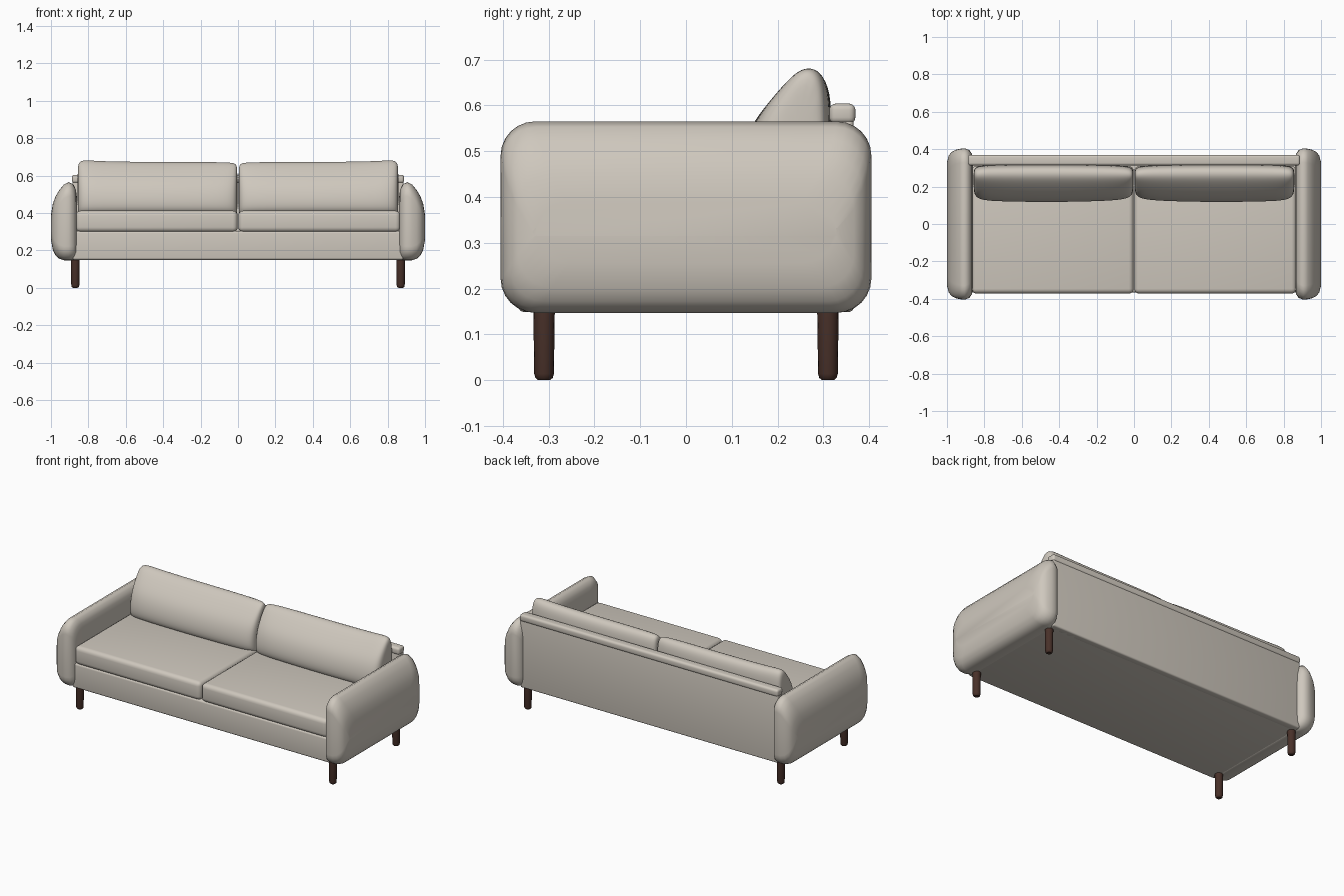
import bpy, bmesh, math
from mathutils import Vector

if "Cube" in bpy.data.objects:
    bpy.data.objects.remove(bpy.data.objects["Cube"], do_unlink=True)


def material(name, rgb):
    m = bpy.data.materials.new(name)
    m.use_nodes = True
    m.diffuse_color = (*rgb, 1)
    bsdf = m.node_tree.nodes["Principled BSDF"]
    bsdf.inputs["Base Color"].default_value = (*rgb, 1)
    bsdf.inputs["Roughness"].default_value = 0.8
    return m


FABRIC = material("warm grey fabric", (0.62, 0.575, 0.51))
WOOD = material("dark brown wood", (0.065, 0.03, 0.022))


def finish(name, bm, mat, subsurf=0, angle=40):
    bmesh.ops.recalc_face_normals(bm, faces=bm.faces)
    me = bpy.data.meshes.new(name)
    bm.to_mesh(me)
    bm.free()
    me.materials.append(mat)
    ob = bpy.data.objects.new(name, me)
    bpy.context.collection.objects.link(ob)
    if subsurf:
        mod = ob.modifiers.new("soften", 'SUBSURF')
        mod.levels = mod.render_levels = subsurf
    bpy.ops.object.select_all(action='DESELECT')
    ob.select_set(True)
    bpy.context.view_layer.objects.active = ob
    bpy.ops.object.shade_smooth_by_angle(angle=math.radians(angle))
    return ob


def rounded_box(name, lo, hi, radius, segments=4):
    bm = bmesh.new()
    bmesh.ops.create_cube(bm, size=1)
    lo, hi = Vector(lo), Vector(hi)
    for v in bm.verts:
        v.co = (lo + hi) / 2 + v.co * (hi - lo)
    bmesh.ops.bevel(bm, geom=bm.edges[:], offset=radius, segments=segments,
                    profile=0.5, affect='EDGES')
    return finish(name, bm, FABRIC)


def loft(name, rings, mat, **kw):
    """Skin a list of equal-length closed rings and cap both ends."""
    bm = bmesh.new()
    rows = [[bm.verts.new(p) for p in ring] for ring in rings]
    n = len(rows[0])
    for a, b in zip(rows, rows[1:]):
        for i in range(n):
            j = (i + 1) % n
            bm.faces.new((a[i], a[j], b[j], b[i]))
    bm.faces.new(rows[0])
    bm.faces.new(rows[-1])
    return finish(name, bm, mat, **kw)


def round_rect(x, y, z0, z1, r, steps=6):
    """Rounded rectangle across y and z at one x."""
    ring = []
    for k, (sy, cz) in enumerate(((1, z1 - r), (-1, z1 - r), (-1, z0 + r), (1, z0 + r))):
        for s in range(steps + 1):
            a = math.pi / 2 * (k + s / steps)
            ring.append((x, sy * (y - r) + r * math.cos(a), cz + r * math.sin(a)))
    return ring


# Arm: x, end inset, top inset, bottom inset
ARM = [(0.862, 0.05, 0.075, 0.01), (0.867, 0.03, 0.04, 0.004), (0.88, 0.01, 0.012, 0),
       (0.905, 0, 0, 0), (0.93, 0.003, 0.012, 0), (0.955, 0.009, 0.042, 0.008),
       (0.975, 0.02, 0.075, 0.025), (0.99, 0.038, 0.115, 0.055), (1.0, 0.075, 0.175, 0.11)]

# Back cushion side profile: y, z
BACK = [(0.14, 0.385), (0.113, 0.43), (0.118, 0.50), (0.143, 0.57), (0.195, 0.632),
        (0.237, 0.674), (0.268, 0.686), (0.298, 0.677), (0.316, 0.64), (0.32, 0.56),
        (0.318, 0.385)]

# Back cushion sections: x, depth scale, height scale
SECTIONS = [(0.003, 0.45, 0.82), (0.008, 0.68, 0.93), (0.03, 0.85, 0.955), (0.12, 0.95, 0.965),
            (0.43, 1.0, 0.965), (0.72, 0.97, 0.975), (0.81, 0.92, 1.0), (0.85, 0.78, 0.985),
            (0.858, 0.5, 0.86)]

for side, s in (("left", 1), ("right", -1)):
    loft(side + "_arm",
         [round_rect(s * x, 0.405 - i, 0.147 + b, 0.565 - t, 0.075) for x, i, t, b in ARM],
         FABRIC, angle=60)

    # Back cushion, pinched at its ends
    loft(side + "_back_cushion",
         [[(s * x, 0.25 + (y - 0.25) * d, 0.385 + (z - 0.385) * h) for y, z in BACK]
          for x, d, h in SECTIONS], FABRIC, subsurf=2, angle=80)

    # Seat cushion
    x0, x1 = sorted((s * 0.002, s * 0.868))
    rounded_box(side + "_seat_cushion", (x0, -0.372, 0.298), (x1, 0.31, 0.412), 0.026)

    # Legs with rounded feet
    for end, e in (("front", -1), ("back", 1)):
        loft(f"{side}_{end}_leg",
             [[(s * 0.87 + r * math.cos(a), e * 0.31 + r * math.sin(a), z)
               for a in (math.tau * k / 16 for k in range(16))]
              for z, r in ((0, 0.013), (0.005, 0.019), (0.014, 0.0215), (0.155, 0.0235))], WOOD)

# Frame
rounded_box("seat_base", (-0.885, -0.366, 0.149), (0.885, 0.365, 0.303), 0.012)
rounded_box("back_panel", (-0.885, 0.318, 0.149), (0.885, 0.366, 0.572), 0.01)
rounded_box("back_top_rail", (-0.888, 0.313, 0.56), (0.888, 0.37, 0.604), 0.014)
